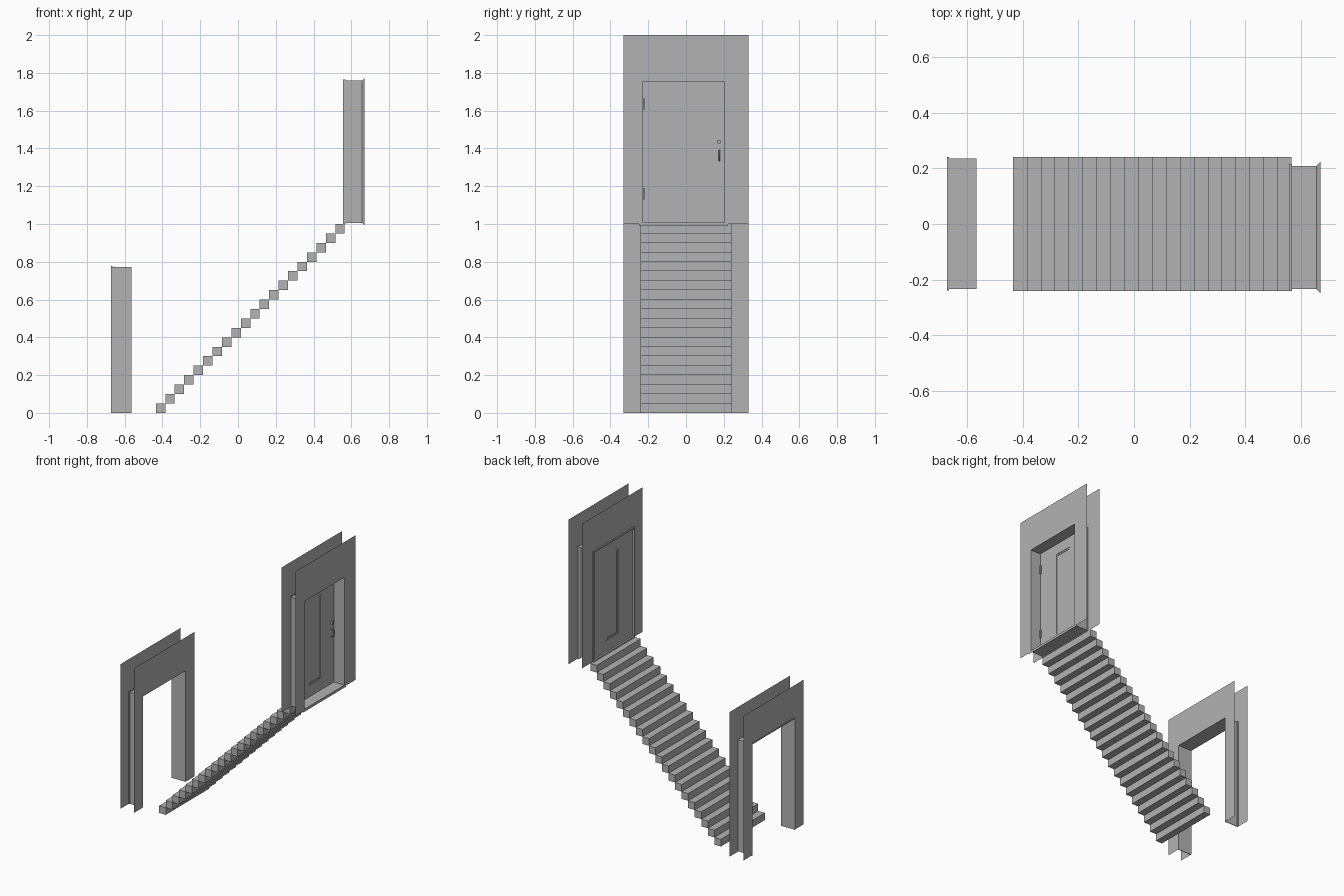
import bpy
import bmesh

if "Cube" in bpy.data.objects:
    bpy.data.objects.remove(bpy.data.objects["Cube"], do_unlink=True)

grey = bpy.data.materials.new("plain grey")
grey.use_nodes = True
COLOUR = (0.45, 0.45, 0.45, 1)
grey.diffuse_color = COLOUR
grey.node_tree.nodes["Principled BSDF"].inputs["Base Color"].default_value = COLOUR


def finish(name, bm):
    """Turn a bmesh into a named grey object."""
    mesh = bpy.data.meshes.new(name)
    bm.to_mesh(mesh)
    bm.free()
    mesh.materials.append(grey)
    obj = bpy.data.objects.new(name, mesh)
    bpy.context.collection.objects.link(obj)
    return obj


def add_box(bm, x, y, z):
    """Add a box given (min, max) ranges."""
    verts = bmesh.ops.create_cube(bm, size=1)["verts"]
    for v in verts:
        for i, (lo, hi) in enumerate((x, y, z)):
            v.co[i] = lo if v.co[i] < 0 else hi


def box(name, x, y, z):
    bm = bmesh.new()
    add_box(bm, x, y, z)
    return finish(name, bm)


def outline(rect, grow=0, grow_bottom=0):
    """Corners of a (y0, y1, z0, z1) opening, from bottom left over the top."""
    y0, y1, z0, z1 = rect
    z0 -= grow_bottom
    return [(y0 - grow, z0), (y0 - grow, z1 + grow),
            (y1 + grow, z1 + grow), (y1 + grow, z0)]


def wall(name, x, base, rect):
    """Sheet wall with a doorway open down to its foot."""
    bm = bmesh.new()
    y0, y1, z0, z1 = rect
    for ya, yb, za, zb in ((-0.33, y0, base, base + 1), (y1, 0.33, base, base + 1),
                           (y0, y1, z1, base + 1)):
        corners = [(x, ya, za), (x, yb, za), (x, yb, zb), (x, ya, zb)]
        bm.faces.new([bm.verts.new(c) for c in corners])
    bmesh.ops.remove_doubles(bm, verts=bm.verts, dist=1e-5)
    return finish(name, bm)


def frame(name, xs, rect, grows, closed):
    """Door surround; its outer edge grows from grows[0] to grows[1] along x.
    A closed surround has a sill, an open one stands on its two legs."""
    bm = bmesh.new()
    rings = []
    for x, grow in zip(xs, grows):
        sill = grow if closed else 0
        for points in (outline(rect, grow, sill), outline(rect)):
            rings.append([bm.verts.new((x, y, z)) for y, z in points])
    out0, in0, out1, in1 = rings
    for a, b in ((out0, in0), (in0, in1), (in1, out1), (out1, out0)):
        for i in range(4 if closed else 3):
            j = (i + 1) % 4
            bm.faces.new((a[i], a[j], b[j], b[i]))
    if not closed:
        for i in (0, 3):
            bm.faces.new((out0[i], in0[i], in1[i], out1[i]))
    bmesh.ops.recalc_face_normals(bm, faces=bm.faces)
    return finish(name, bm)


# Lower archway: two sheet walls joined by a thin lining
LOW = (-0.23, 0.232, 0, 0.768)
wall("lower_outer_wall", -0.67, 0, LOW)
wall("lower_inner_wall", -0.565, 0, LOW)
frame("lower_lining", (-0.67, -0.565), LOW, (0.004, 0.004), False)
frame("lower_trim", (-0.672, -0.664), LOW, (0.009, 0.009), False)

# Upper doorway: walls, lining with sill, flat trim and flared trim
HIGH = (-0.23, 0.205, 1.01, 1.755)
wall("upper_inner_wall", 0.565, 1, HIGH)
wall("upper_outer_wall", 0.67, 1, HIGH)
frame("upper_lining", (0.565, 0.67), HIGH, (0.004, 0.004), True)
frame("upper_inner_trim", (0.557, 0.568), HIGH, (0.01, 0.01), True)
frame("upper_flared_trim", (0.656, 0.67), HIGH, (0.004, 0.018), True)

# Staircase: one box per step
STEPS = 20
bm = bmesh.new()
for i in range(STEPS):
    x, z = -0.435 + i * 0.05, i * 0.05
    add_box(bm, (x, x + 0.05), (-0.24, 0.24), (z, z + 0.05))
finish("stairs", bm)

# Door with a sunken panel on both faces
bm = bmesh.new()
PANEL = (-0.07, 0.06, 1.09, 1.68)
y0, y1, z0, z1 = PANEL
X = (0.569, 0.59)
add_box(bm, X, (HIGH[0], y0), HIGH[2:])
add_box(bm, X, (y1, HIGH[1]), HIGH[2:])
add_box(bm, X, (y0, y1), (HIGH[2], z0))
add_box(bm, X, (y0, y1), (z1, HIGH[3]))
finish("door", bm)
box("door_panel", (0.575, 0.584), (y0, y1), (z0, z1))
BEAD = 0.01
frame("panel_moulding", (0.572, 0.587),
      (y0 + BEAD, y1 - BEAD, z0 + BEAD, z1 - BEAD), (BEAD, BEAD), True)

# Hinges
for name, z in (("lower_hinge", 1.13), ("upper_hinge", 1.605)):
    box(name, (0.588, 0.598), (-0.228, -0.22), (z, z + 0.06))

# Handle: thumb latch above a curved pull
box("door_latch", (0.589, 0.605), (0.168, 0.182), (1.425, 1.445))
curve = bpy.data.curves.new("door_pull", "CURVE")
curve.dimensions = "3D"
curve.bevel_depth = 0.004
curve.bevel_resolution = 1
curve.use_fill_caps = True
path = [(0.59, 1.39), (0.61, 1.385), (0.612, 1.345), (0.59, 1.335)]
spline = curve.splines.new("POLY")
spline.points.add(len(path) - 1)
for point, (x, z) in zip(spline.points, path):
    point.co = (x, 0.176, z, 1)
curve.materials.append(grey)
bpy.context.collection.objects.link(bpy.data.objects.new("door_pull", curve))
